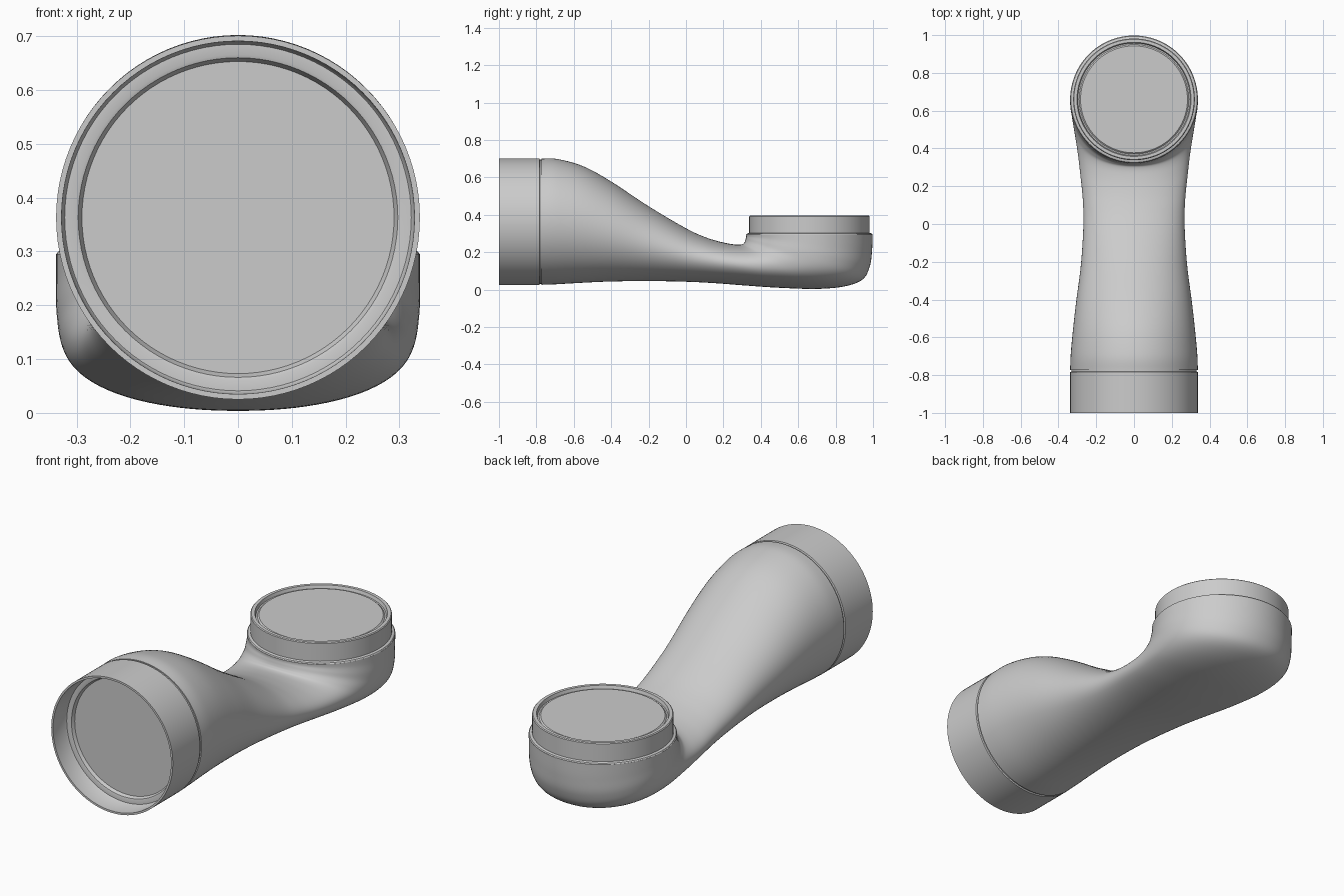
import bpy, bmesh, math
from mathutils import Matrix, Vector

if "Cube" in bpy.data.objects:
    bpy.data.objects.remove(bpy.data.objects["Cube"])

SEG = 96


def make_object(name, rings, cap_start=True, cap_end=True):
    """Skin a list of closed point rings into one smooth object."""
    bm = bmesh.new()
    loops = [[bm.verts.new(p) for p in ring] for ring in rings]
    for a, b in zip(loops, loops[1:]):
        for i in range(SEG):
            j = (i + 1) % SEG
            bm.faces.new((a[i], a[j], b[j], b[i]))
    if cap_start:
        bm.faces.new(loops[0])
    if cap_end:
        bm.faces.new(loops[-1])
    bmesh.ops.recalc_face_normals(bm, faces=bm.faces)
    mesh = bpy.data.meshes.new(name)
    bm.to_mesh(mesh)
    bm.free()
    ob = bpy.data.objects.new(name, mesh)
    bpy.context.collection.objects.link(ob)
    bpy.ops.object.select_all(action='DESELECT')
    ob.select_set(True)
    bpy.context.view_layer.objects.active = ob
    bpy.ops.object.shade_smooth_by_angle(angle=math.radians(35))
    return ob


def lathe(name, profile, matrix):
    """Turn (radius, height) points around the local z axis."""
    rings = []
    for r, h in profile:
        rings.append([matrix @ Vector((r * math.cos(2 * math.pi * i / SEG),
                                       r * math.sin(2 * math.pi * i / SEG), h))
                      for i in range(SEG)])
    return make_object(name, rings)


def catmull(a, b, c, d, t):
    return [0.5 * (2 * q + (r - p) * t + (2 * p - 5 * q + 4 * r - s) * t * t
                   + (3 * q - p - 3 * r + s) * t ** 3)
            for p, q, r, s in zip(a, b, c, d)]


def section(ty, tz, by, bz, w, p):
    """Superellipse spanned between a top and a bottom profile point."""
    top, bottom = Vector((0, ty, tz)), Vector((0, by, bz))
    mid, half = (top + bottom) / 2, (top - bottom) / 2
    ring = []
    for i in range(SEG):
        t = 2 * math.pi * i / SEG
        c, s = math.cos(t), math.sin(t)
        c = math.copysign(abs(c) ** (2 / p), c)
        s = math.copysign(abs(s) ** (2 / p), s)
        ring.append(mid + half * c + Vector((w * s, 0, 0)))
    return ring


# Body: sections fan from the upright front circle to the flat top circle
keys = [
    (-.772, .700, -.772, .026, .338, 2),
    (-.690, .699, -.690, .029, .335, 2),
    (-.550, .660, -.570, .036, .323, 2),
    (-.400, .578, -.420, .043, .306, 2),
    (-.200, .446, -.230, .046, .281, 2),
    (.000, .328, -.020, .043, .268, 2),
    (.110, .278, .150, .035, .271, 2),
    (.200, .252, .320, .022, .284, 2),
    (.265, .241, .500, .010, .298, 2.1),
    (.300, .242, .700, .004, .315, 2.15),
    (.312, .252, .850, .018, .327, 2.15),
    (.317, .263, .945, .055, .334, 2.1),
    (.320, .275, .983, .125, .338, 2.05),
    (.322, .285, .995, .210, .338, 2),
    (.322, .295, .998, .295, .338, 2),
]
pts = [keys[0]] + keys + [keys[-1]]
rings = []
for k in range(1, len(pts) - 2):
    for s in range(6):
        rings.append(section(*catmull(*pts[k - 1:k + 3], s / 6)))
rings.append(section(*keys[-1]))
make_object("arm_body", rings)

# Front socket: thin rim, recessed stepped plate, narrow groove against the body
front = Matrix.Translation((0, -1, .363)) @ Matrix.Rotation(math.radians(-90), 4, 'X')
lathe("front_socket", [
    (.281, .118), (.290, .118), (.297, .102), (.303, .100), (.322, .100),
    (.326, .094), (.328, .000), (.338, .000), (.338, .216), (.332, .219),
    (.332, .235)], front)

# Top collar: plug standing on the cup with a stepped plate inside its rim
top = Matrix.Translation((0, .66, 0))
lathe("top_collar", [
    (.283, .386), (.290, .380), (.297, .380), (.302, .396), (.318, .396),
    (.322, .392), (.322, .303), (.334, .300), (.338, .294), (.334, .285)], top)
